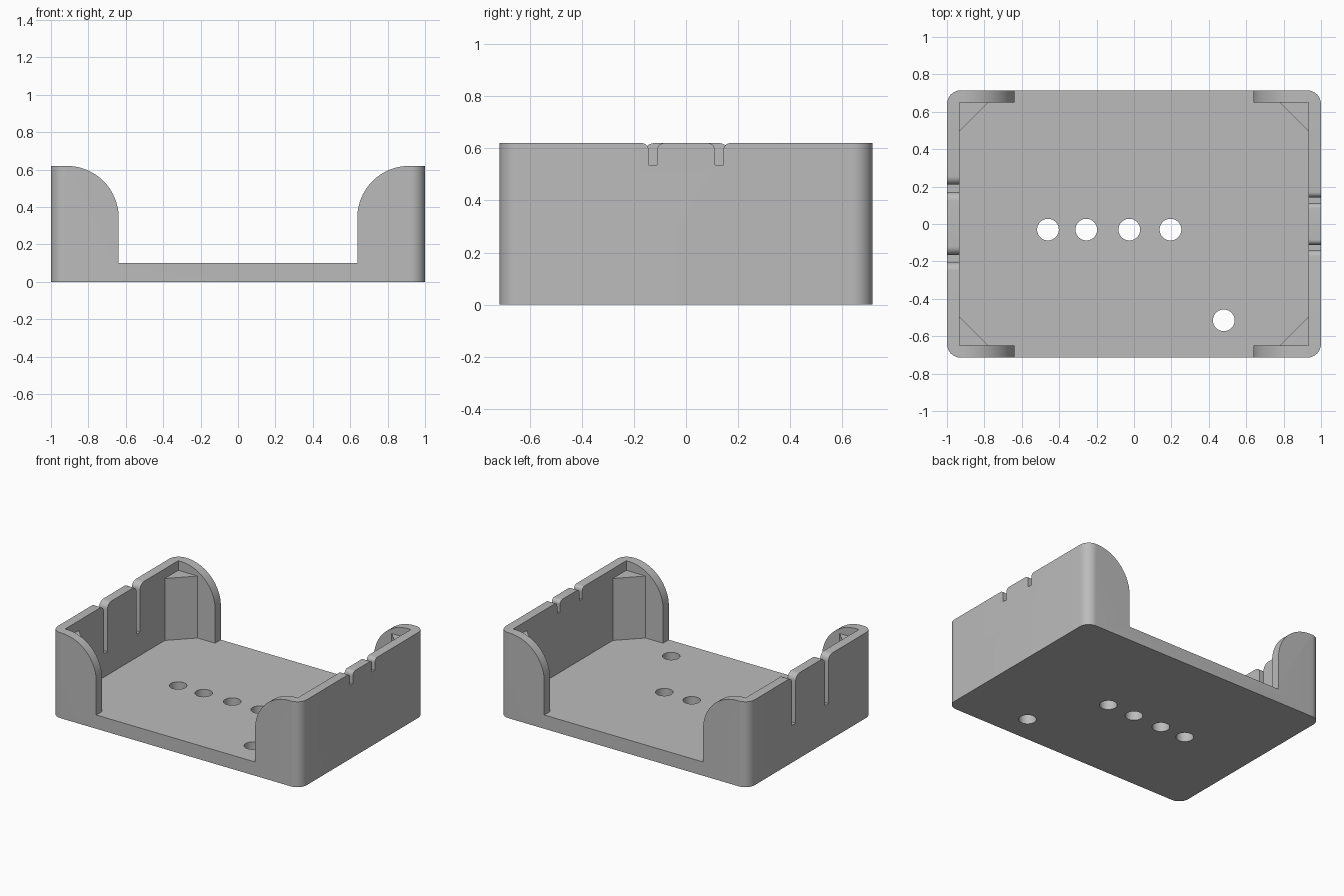
import bpy, bmesh, math
from mathutils import Vector

cube = bpy.data.objects.get("Cube")
if cube:
    bpy.data.objects.remove(cube, do_unlink=True)

HX, HY, HEIGHT, FLOOR, WALL, CORNER = 1.0, 0.715, 0.62, 0.10, 0.066, 0.075

grey = bpy.data.materials.new("plain grey")
grey.use_nodes = True
COLOUR = (0.5, 0.5, 0.5, 1)
grey.diffuse_color = COLOUR
grey.node_tree.nodes["Principled BSDF"].inputs["Base Color"].default_value = COLOUR


def arc(cx, cy, r, start, end, steps=12):
    """Points on a circular arc, angles in degrees."""
    angles = [math.radians(start + (end - start) * i / steps) for i in range(steps + 1)]
    return [(cx + r * math.cos(a), cy + r * math.sin(a)) for a in angles]


def prism(name, points, axis, low, high):
    """Extrude a 2D outline along the given axis."""
    place = {"x": lambda a, b, t: (t, a, b),
             "y": lambda a, b, t: (a, t, b),
             "z": lambda a, b, t: (a, b, t)}[axis]
    bm = bmesh.new()
    face = bm.faces.new([bm.verts.new(place(a, b, low)) for a, b in points])
    top = bmesh.ops.extrude_face_region(bm, geom=[face])["geom"]
    verts = [v for v in top if isinstance(v, bmesh.types.BMVert)]
    bmesh.ops.translate(bm, verts=verts, vec=Vector(place(0, 0, high - low)))
    bmesh.ops.recalc_face_normals(bm, faces=bm.faces)
    mesh = bpy.data.meshes.new(name)
    bm.to_mesh(mesh)
    bm.free()
    mesh.materials.append(grey)
    obj = bpy.data.objects.new(name, mesh)
    bpy.context.collection.objects.link(obj)
    return obj


def cut(target, cutter):
    """Subtract the cutter from the target and discard it."""
    cutter.hide_render = True
    mod = target.modifiers.new("cut", "BOOLEAN")
    mod.operation, mod.solver, mod.object = "DIFFERENCE", "EXACT", cutter
    bpy.context.view_layer.objects.active = target
    bpy.ops.object.modifier_apply(modifier=mod.name)
    bpy.data.objects.remove(cutter, do_unlink=True)


# Rounded block that becomes the open tray
cx, cy = HX - CORNER, HY - CORNER
outline = (arc(cx, cy, CORNER, 0, 90) + arc(-cx, cy, CORNER, 90, 180)
           + arc(-cx, -cy, CORNER, 180, 270) + arc(cx, -cy, CORNER, 270, 360))
tray = prism("tray", outline, "z", 0, HEIGHT)

# Inner cavity
ix, iy = HX - WALL, HY - WALL
cut(tray, prism("cavity_cutter", [(-ix, -iy), (ix, -iy), (ix, iy), (-ix, iy)], "z", FLOOR, 1))

# Wide openings with curved shoulders through the front and back walls
R = 0.277
right = [(0.638, FLOOR)] + arc(0.638 + R, HEIGHT - R, R, 180, 90, 24) + [(0.638 + R, 1)]
left = [(-x, z) for x, z in reversed(right)]
cut(tray, prism("opening_cutter", right + left, "y", -1, 1))


def slot_outline(y, half, bottom, flare):
    """Narrow slot whose mouth is rounded outwards."""
    side = [(half, bottom)] + arc(half + flare, HEIGHT - flare, flare, 180, 90, 8)
    side.append((half + flare, 1))
    return [(y + a, z) for a, z in side] + [(y - a, z) for a, z in reversed(side)]


# Cable slots: shallow on the left wall, deep on the right wall
for y in (-0.127, 0.127):
    cut(tray, prism("shallow_slot_cutter", slot_outline(y, 0.016, 0.535, 0.028),
                    "x", ix - 0.03, 1.1))
for y in (-0.185, 0.19):
    cut(tray, prism("deep_slot_cutter", slot_outline(y, 0.02, 0.27, 0.045),
                    "x", -1.1, 0.03 - ix))

# Round holes through the floor
for x, y in ((-0.46, -0.03), (-0.255, -0.03), (-0.025, -0.03), (0.195, -0.03), (0.48, -0.515)):
    cut(tray, prism("hole_cutter", arc(x, y, 0.058, 0, 360, 40)[:-1], "z", -0.1, 0.3))

# Triangular posts in the inner corners, sunk slightly into walls and floor
LEG, SINK = 0.155, 0.01
parts = [tray]
for sx, side in ((1, "left"), (-1, "right")):
    for sy, end in ((-1, "front"), (1, "back")):
        corner = [(ix + SINK, iy + SINK), (ix - LEG, iy + SINK), (ix - LEG, iy),
                  (ix, iy - LEG), (ix + SINK, iy - LEG)]
        parts.append(prism(f"{end}_{side}_corner_post",
                           [(sx * x, sy * y) for x, y in corner], "z", FLOOR - SINK, 0.55))

# Smooth the rounded surfaces, keep the edges crisp
bpy.ops.object.select_all(action="DESELECT")
for part in parts:
    part.select_set(True)
bpy.context.view_layer.objects.active = tray
bpy.ops.object.shade_smooth_by_angle(angle=math.radians(30))
